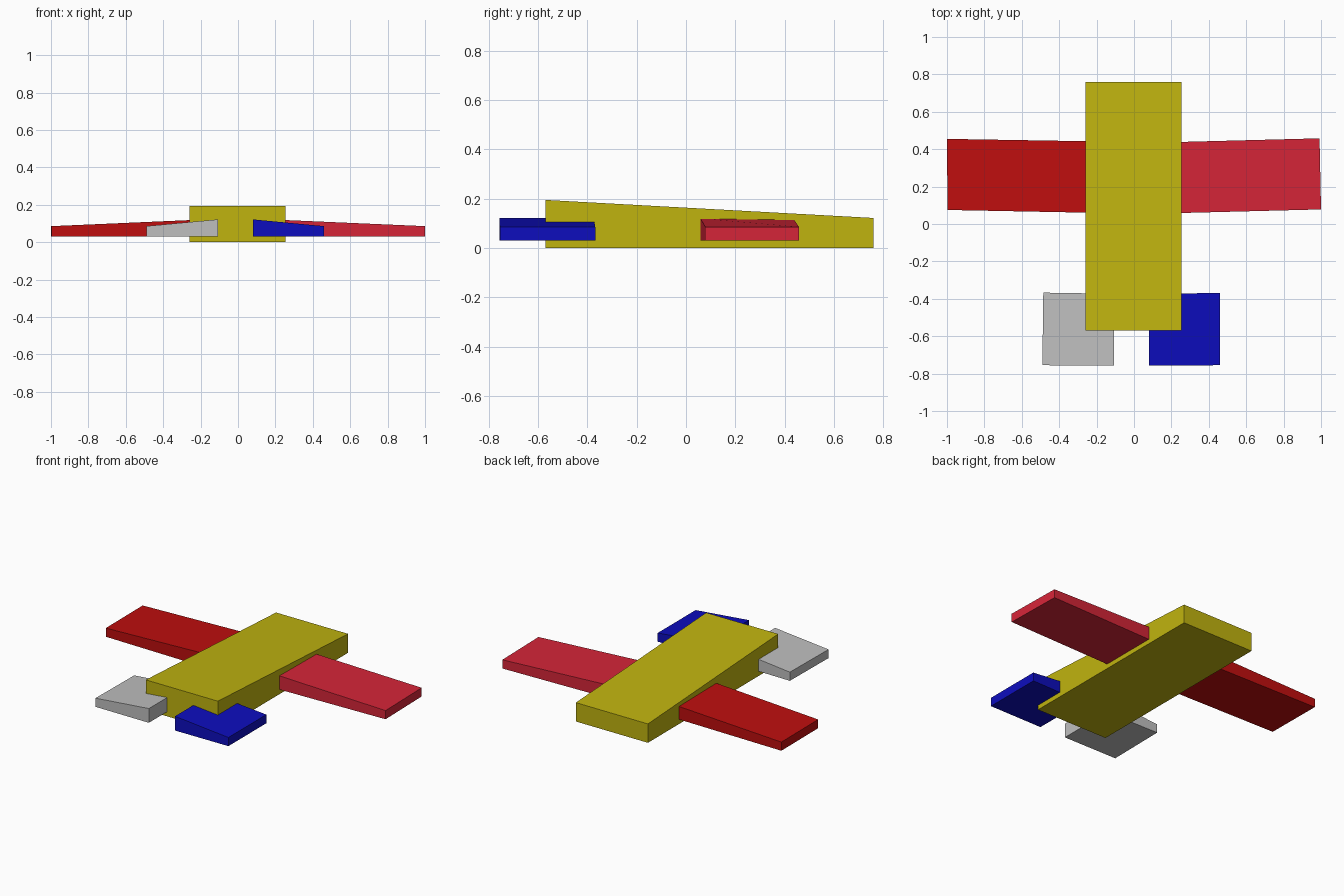
import bpy

if "Cube" in bpy.data.objects:
    bpy.data.objects.remove(bpy.data.objects["Cube"])


def material(name, rgb):
    # sRGB 0-255 to linear
    m = bpy.data.materials.new(name)
    lin = [((c / 255 + 0.055) / 1.055) ** 2.4 if c > 10 else c / 255 / 12.92 for c in rgb]
    m.diffuse_color = (*lin, 1)
    m.use_nodes = True
    m.node_tree.nodes["Principled BSDF"].inputs["Base Color"].default_value = m.diffuse_color
    return m


def slab(name, corners, bottom, mat):
    """Closed slab: corners are (x, y, top z) counter-clockwise, over a flat bottom."""
    n = len(corners)
    verts = [(x, y, bottom) for x, y, z in corners] + list(corners)
    faces = [tuple(reversed(range(n))), tuple(range(n, 2 * n))]
    faces += [(i, (i + 1) % n, n + (i + 1) % n, n + i) for i in range(n)]
    mesh = bpy.data.meshes.new(name)
    mesh.from_pydata(verts, [], faces)
    mesh.materials.append(mat)
    ob = bpy.data.objects.new(name, mesh)
    bpy.context.collection.objects.link(ob)
    return ob


yellow = material("yellow", (192, 180, 15))
red = material("red", (190, 14, 14))
crimson = material("crimson", (214, 37, 56))
grey = material("grey", (191, 191, 191))
blue = material("blue", (13, 13, 190))

# Body: wedge sloping down towards the back
slab("body", [(-0.26, -0.57, 0.195), (0.255, -0.57, 0.195),
              (0.255, 0.76, 0.122), (-0.26, 0.76, 0.122)], 0, yellow)

# Wings: tapering in height to the tips, slightly swept back
slab("left_wing", [(-0.997, 0.075, 0.086), (-0.22, 0.06, 0.12),
                   (-0.22, 0.442, 0.115), (-1.0, 0.455, 0.086)], 0.03, red)
slab("right_wing", [(0.22, 0.058, 0.12), (1.0, 0.078, 0.086),
                    (0.992, 0.458, 0.086), (0.22, 0.438, 0.115)], 0.03, crimson)

# Tail plates, highest on the inner edge
slab("left_tail", [(-0.49, -0.755, 0.086), (-0.107, -0.757, 0.122),
                   (-0.107, -0.373, 0.122), (-0.485, -0.367, 0.086)], 0.03, grey)
slab("right_tail", [(0.08, -0.757, 0.122), (0.46, -0.755, 0.086),
                    (0.46, -0.368, 0.086), (0.08, -0.375, 0.122)], 0.03, blue)
